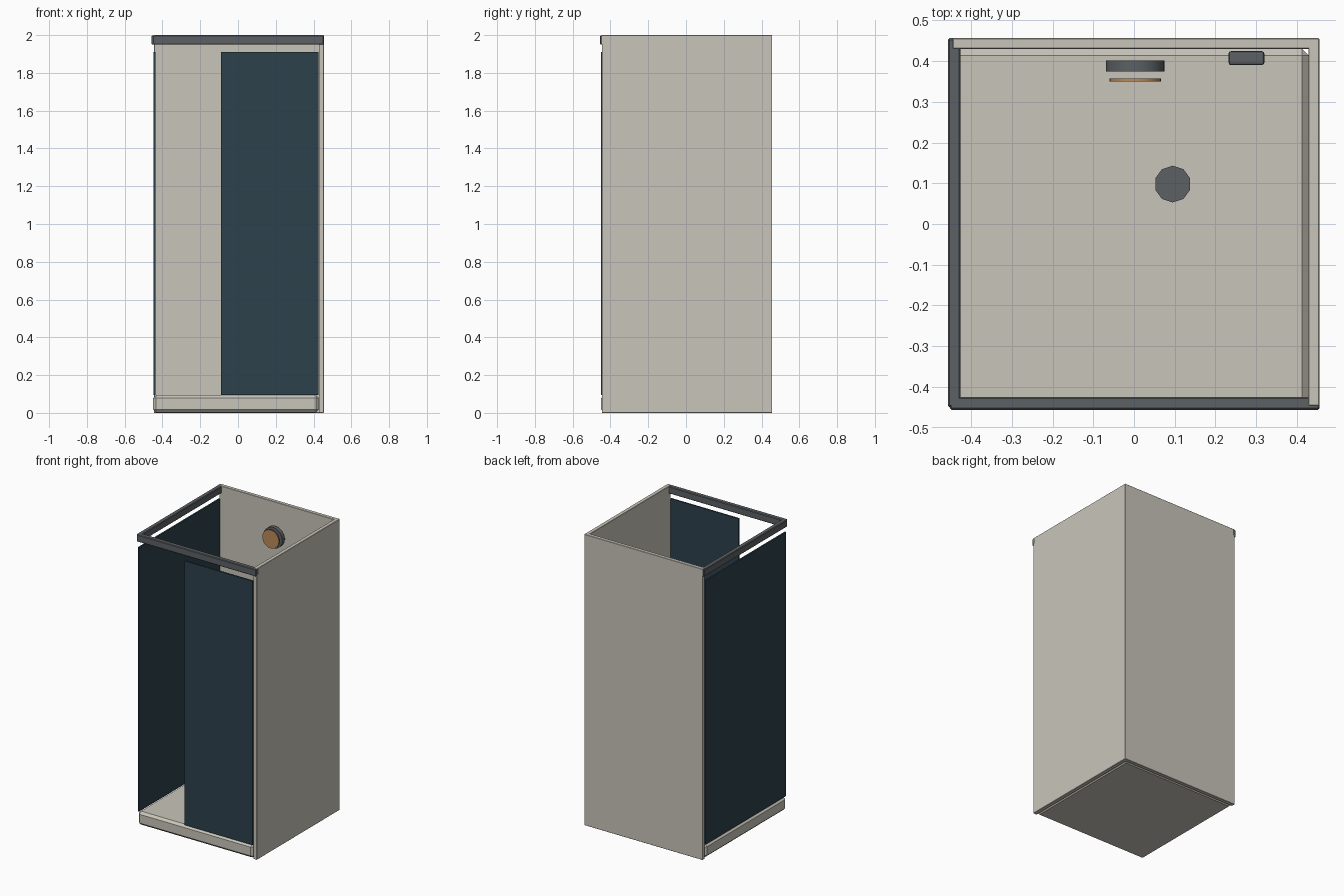
import bpy
from math import radians

if "Cube" in bpy.data.objects:
    bpy.data.objects.remove(bpy.data.objects["Cube"])


def material(name, rgb):
    m = bpy.data.materials.new(name)
    m.diffuse_color = (*rgb, 1)
    m.use_nodes = True
    m.node_tree.nodes["Principled BSDF"].inputs["Base Color"].default_value = m.diffuse_color
    return m


BEIGE = material("beige_panel", (0.58, 0.56, 0.49))
GLASS = material("dark_glass", (0.026, 0.052, 0.07))
METAL = material("dark_metal", (0.11, 0.12, 0.13))
WOOD = material("copper", (0.5, 0.26, 0.1))


def box(name, lo, hi, mat, bevel=0.0, segments=1):
    bpy.ops.mesh.primitive_cube_add(
        size=1, location=[(a + b) / 2 for a, b in zip(lo, hi)])
    o = bpy.context.object
    o.name = name
    o.scale = [b - a for a, b in zip(lo, hi)]
    bpy.ops.object.transform_apply(location=False, rotation=False, scale=True)
    o.data.materials.append(mat)
    if bevel:
        b = o.modifiers.new("Bevel", 'BEVEL')
        b.width = bevel
        b.segments = segments
    return o


def disc(name, center, radius, depth, sides, mat, facing_front=False):
    bpy.ops.mesh.primitive_cylinder_add(
        vertices=sides, radius=radius, depth=depth, location=center,
        rotation=(radians(90) if facing_front else 0, 0, 0))
    o = bpy.context.object
    o.name = name
    o.data.materials.append(mat)
    if sides > 12:
        bpy.ops.object.shade_smooth_by_angle()
    return o


# Shower tray and drain
box("tray", (-0.45, -0.45, 0.002), (0.428, 0.43, 0.094), BEIGE, 0.016)
disc("drain", (0.095, 0.098, 0.094), 0.045, 0.008, 10, METAL)

# Solid walls
box("back_wall", (-0.445, 0.43, 0), (0.455, 0.456, 2.0), BEIGE, 0.002)
box("right_wall", (0.428, -0.446, 0), (0.455, 0.456, 2.0), BEIGE, 0.002)

# Glass side panel and half-open sliding door
box("left_glass", (-0.447, -0.45, 0.096), (-0.436, 0.428, 1.91), GLASS)
box("sliding_door", (-0.09, -0.45, 0.096), (0.425, -0.439, 1.91), GLASS)

# Top rails, just below the wall tops so the panels show at the corners
box("front_rail", (-0.452, -0.456, 1.95), (0.455, -0.424, 1.9985), METAL, 0.004)
box("left_rail", (-0.457, -0.45, 1.95), (-0.426, 0.456, 1.9985), METAL, 0.004)

# Shower valve on the back wall
disc("valve_body", (0.003, 0.388, 1.78), 0.072, 0.027, 32, METAL, True)
disc("valve_face", (0.003, 0.353, 1.78), 0.063, 0.007, 32, WOOD, True)

# Small control box on the back wall
box("control_box", (0.232, 0.39, 1.05), (0.32, 0.424, 1.23), METAL, 0.006, 2)
